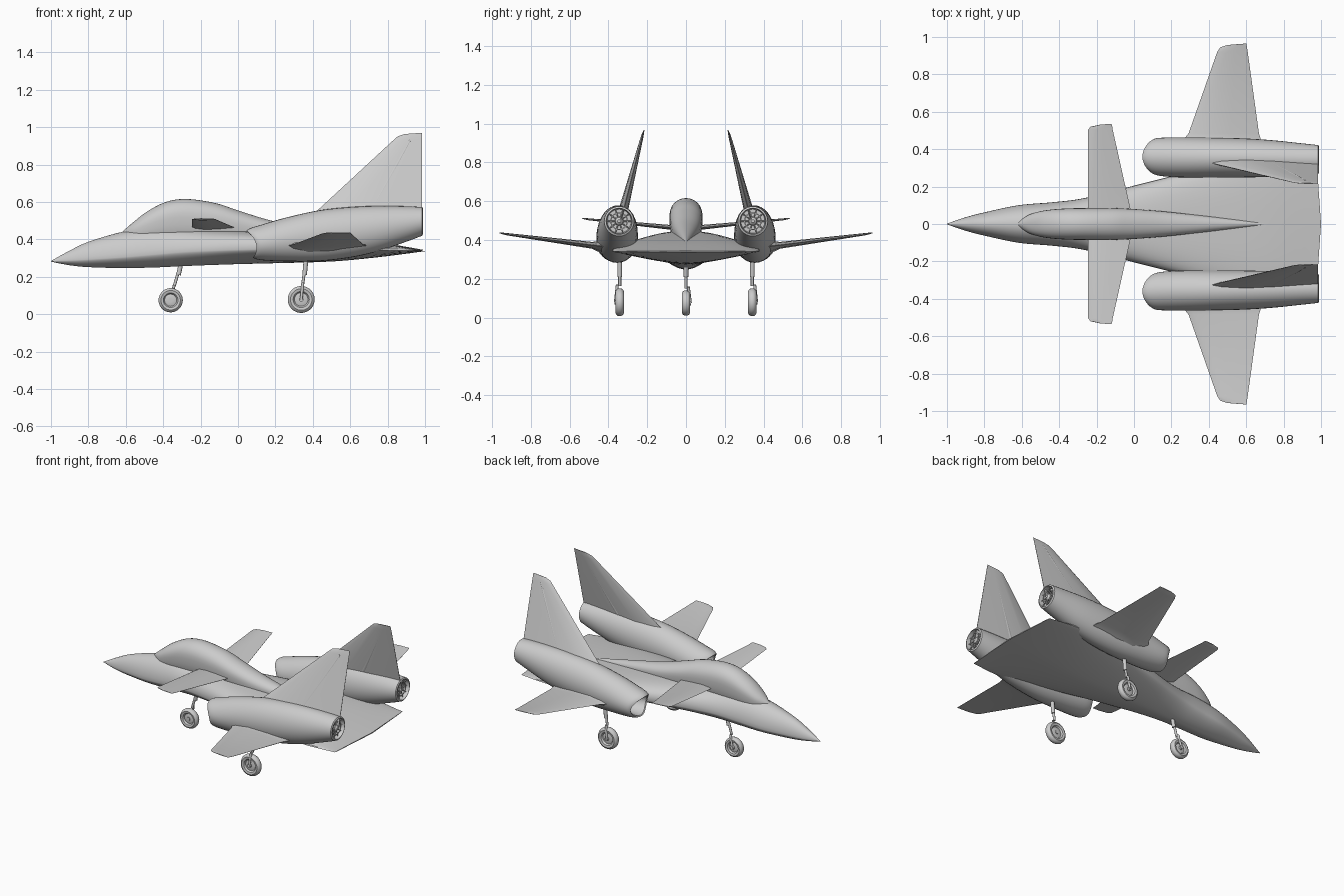
import bpy, bmesh, math
from mathutils import Vector

if "Cube" in bpy.data.objects:
    bpy.data.objects.remove(bpy.data.objects["Cube"])


def finish(name, bm, mirror=False, angle=35):
    bmesh.ops.remove_doubles(bm, verts=bm.verts, dist=0.0002)
    bmesh.ops.recalc_face_normals(bm, faces=bm.faces)
    me = bpy.data.meshes.new(name)
    bm.to_mesh(me)
    bm.free()
    ob = bpy.data.objects.new(name, me)
    bpy.context.collection.objects.link(ob)
    bpy.ops.object.select_all(action='DESELECT')
    ob.select_set(True)
    bpy.context.view_layer.objects.active = ob
    bpy.ops.object.shade_smooth_by_angle(angle=math.radians(angle))
    if mirror:
        m = ob.modifiers.new("mirror", 'MIRROR')
        m.use_axis = (False, True, False)
    return ob


def loft(name, rings, mirror=False, angle=35):
    bm = bmesh.new()
    rows = [[bm.verts.new(p) for p in r] for r in rings]
    n = len(rows[0])
    for a, b in zip(rows, rows[1:]):
        for i in range(n):
            j = (i + 1) % n
            bm.faces.new((a[i], a[j], b[j], b[i]))
    bm.faces.new(rows[0])
    bm.faces.new(rows[-1])
    return finish(name, bm, mirror, angle)


def spline(st, steps=5):
    # Catmull-Rom through station tuples
    out = []
    for k in range(len(st) - 1):
        p0, p1, p2, p3 = st[max(k - 1, 0)], st[k], st[k + 1], st[min(k + 2, len(st) - 1)]
        for s in range(steps):
            t = s / steps
            out.append(tuple(0.5 * (2 * b + (c - a) * t + (2 * a - 5 * b + 4 * c - d) * t * t
                                    + (3 * b - a - 3 * c + d) * t ** 3)
                             for a, b, c, d in zip(p0, p1, p2, p3)))
    return out + [st[-1]]


def spow(v, e):
    return math.copysign(abs(v) ** e, v)


def oval(x, y, z, ry, rz, n=32):
    return [(x, y + ry * math.cos(2 * math.pi * i / n), z + rz * math.sin(2 * math.pi * i / n))
            for i in range(n)]


def rod(name, a, b, r1, r2, mirror=False):
    a, b = Vector(a), Vector(b)
    q = (b - a).to_track_quat('Z', 'Y')
    ring = lambda c, r: [c + q @ Vector((r * math.cos(t * math.pi / 6), r * math.sin(t * math.pi / 6), 0))
                         for t in range(12)]
    return loft(name, [ring(a, r1), ring(b, r2)], mirror)


# blended fuselage with sharp chine: x, half width, chine z, top z, bottom z, top squareness
body = [(-1, .002, .283, .285, .281, 2), (-.9, .036, .287, .34, .262, 2), (-.8, .062, .293, .387, .252, 2),
        (-.62, .1, .305, .44, .247, 2), (-.45, .115, .32, .465, .25, 2), (-.3, .132, .333, .46, .257, 2.1),
        (-.15, .165, .34, .45, .263, 2.4), (0, .205, .345, .445, .268, 2.8), (.2, .255, .348, .435, .273, 3),
        (.5, .33, .346, .412, .282, 3), (.75, .38, .343, .385, .305, 2.8), (1, .36, .34, .343, .337, 2.5)]
rings = []
for x, w, zc, zt, zb, n in spline(body):
    ring = []
    for i in range(40):
        t = 2 * math.pi * i / 40
        c, s = math.cos(t), math.sin(t)
        e = 2 / n if s >= 0 else 1.25
        y = w * spow(c, e)
        z = zc + ((zt - zc) if s >= 0 else (zc - zb)) * spow(s, e)
        ring.append((x - .07 * abs(y) * max(0, (x - .6) / .4), y, z))
    rings.append(ring)
loft("fuselage", rings, angle=30)

# canopy flowing into the dorsal spine: x, half width, top z, base z
spine = [(-.62, .01, .44, .40), (-.56, .05, .492, .37), (-.48, .072, .553, .36), (-.38, .082, .602, .36),
         (-.27, .085, .616, .36), (-.12, .085, .594, .36), (0, .08, .555, .36), (.15, .068, .508, .35),
         (.3, .052, .473, .35), (.5, .03, .432, .345), (.73, .003, .385, .36)]
rings = []
for x, w, zt, zb in spline(spine):
    zm = zb + (zt - zb) * .62
    rings.append([(x, w * math.cos(t), zm + ((zt - zm) if math.sin(t) > 0 else (zm - zb)) * spow(math.sin(t), .85))
                  for t in [2 * math.pi * i / 32 for i in range(32)]])
loft("canopy_spine", rings)

# engine nacelles with slanted intake lip: x, centre y, half width, top z, bottom z
nac = [(.045, .36, .088, .447, .302), (.07, .36, .098, .462, .293), (.13, .358, .104, .48, .287),
       (.25, .356, .107, .515, .283), (.43, .355, .107, .555, .284), (.6, .353, .104, .573, .303),
       (.75, .35, .097, .579, .337), (.9, .346, .085, .577, .388), (.985, .345, .077, .573, .42)]


def nac_ring(x, y, ry, zt, zb, slant):
    return [(px + slant * (.035 * ((py - y) / ry) ** 2 + .035 * (zt - pz) / (zt - zb)), py, pz)
            for px, py, pz in oval(x, y, (zt + zb) / 2, ry, (zt - zb) / 2)]


outer = [nac_ring(*s, max(0, 1 - (s[0] - .045) / .3)) for s in spline(nac)]
inlet = [nac_ring(.22, .36, .06, .44, .32, 0), nac_ring(.12, .36, .072, .435, .312, .7),
         nac_ring(.05, .36, .081, .44, .309, 1)]
nozzle = [oval(.99, .345, .497, .067, .067), oval(.955, .345, .497, .062, .062)]
loft("engine_nacelle", inlet + outer + nozzle, True)

# exhaust hub, ring and spokes
loft("exhaust_hub", [oval(x, .345, .497, r, r, 16) for x, r in ((.95, .024), (.975, .02), (.985, .008))], True)
loft("exhaust_ring", [oval(x, .345, .497, r, r, 24)
                      for x, r in ((.955, .046), (.976, .046), (.976, .040), (.955, .040))], True)
for i in range(10):
    c, s = math.cos(i * math.pi / 5), math.sin(i * math.pi / 5)
    rod("exhaust_spoke", (.97, .345 + .015 * c, .497 + .015 * s), (.97, .345 + .066 * c, .497 + .066 * s),
        .003, .003, True)


def surface(name, sections, up):
    # thin aerofoil panel; section = leading edge, trailing edge, thickness
    prof = [(0, 0), (.08, .55), (.3, 1), (.6, .75), (1, .06), (1, -.06), (.6, -.75), (.3, -1), (.08, -.55)]
    up = Vector(up).normalized()
    return loft(name, [[Vector(a).lerp(Vector(b), u) + up * v * th / 2 for u, v in prof]
                       for a, b, th in sections], True, 25)


surface("main_wing", [((.22, .40, .362), (.69, .40, .365), .1), ((.26, .445, .366), (.68, .445, .37), .06),
                      ((.292, .485, .372), (.668, .485, .374), .035), ((.445, .92, .43), (.608, .92, .428), .012),
                      ((.462, .945, .434), (.604, .945, .432), .009), ((.5, .957, .436), (.6, .965, .436), .004)],
        (0, -.12, 1))
surface("canard", [((-.245, .04, .462), (-.01, .04, .46), .026), ((-.245, .505, .508), (-.114, .505, .505), .01),
                   ((-.232, .52, .51), (-.117, .525, .508), .008), ((-.19, .53, .511), (-.12, .536, .51), .004)],
        (0, -.1, 1))
surface("tail_fin", [((.35, .345, .49), (.985, .34, .49), .07), ((.43, .322, .56), (.985, .318, .57), .048),
                     ((.83, .227, .93), (.985, .227, .93), .014), ((.855, .221, .952), (.985, .22, .955), .009),
                     ((.89, .217, .963), (.985, .216, .97), .004)], (0, 1, .25))
rod("rudder_hinge", (.72, .319, .565), (.92, .228, .93), .021, .006, True)


def wheel(name, x, y, z, R, mirror):
    prof = [(.02, .011), (.22, .013), (.5, .008), (.6, .018), (.8, .021), (.94, .015), (1, .006)]
    prof = prof + [(r, -w) for r, w in reversed(prof)]
    loft(name, [[(x + R * r * math.cos(t), y + w, z + R * r * math.sin(t))
                 for t in [2 * math.pi * i / 28 for i in range(28)]] for r, w in prof], mirror, 40)


# landing gear: wheel, leg, sleeve, side arm and axle
for name, x, y, z, R, top, mir in (("nose", -.36, 0, .075, .065, -.295, False), ("main", .338, .342, .079, .072, .366, True)):
    wheel(name + "_wheel", x, y, z, R, mir)
    knee = (x + (top - x) * .3, y, z + R + .012)
    mid = (x + (top - x) * .65, y, .21)
    rod(name + "_leg", knee, (top, y, .31), .008, .008, mir)
    rod(name + "_sleeve", mid, (top, y, .32), .012, .013, mir)
    rod(name + "_arm", (knee[0], y + .012, knee[2] + .006), (x, y + .023, z), .008, .007, mir)
    rod(name + "_axle", (x, y - .016, z), (x, y + .026, z), .012, .012, mir)
